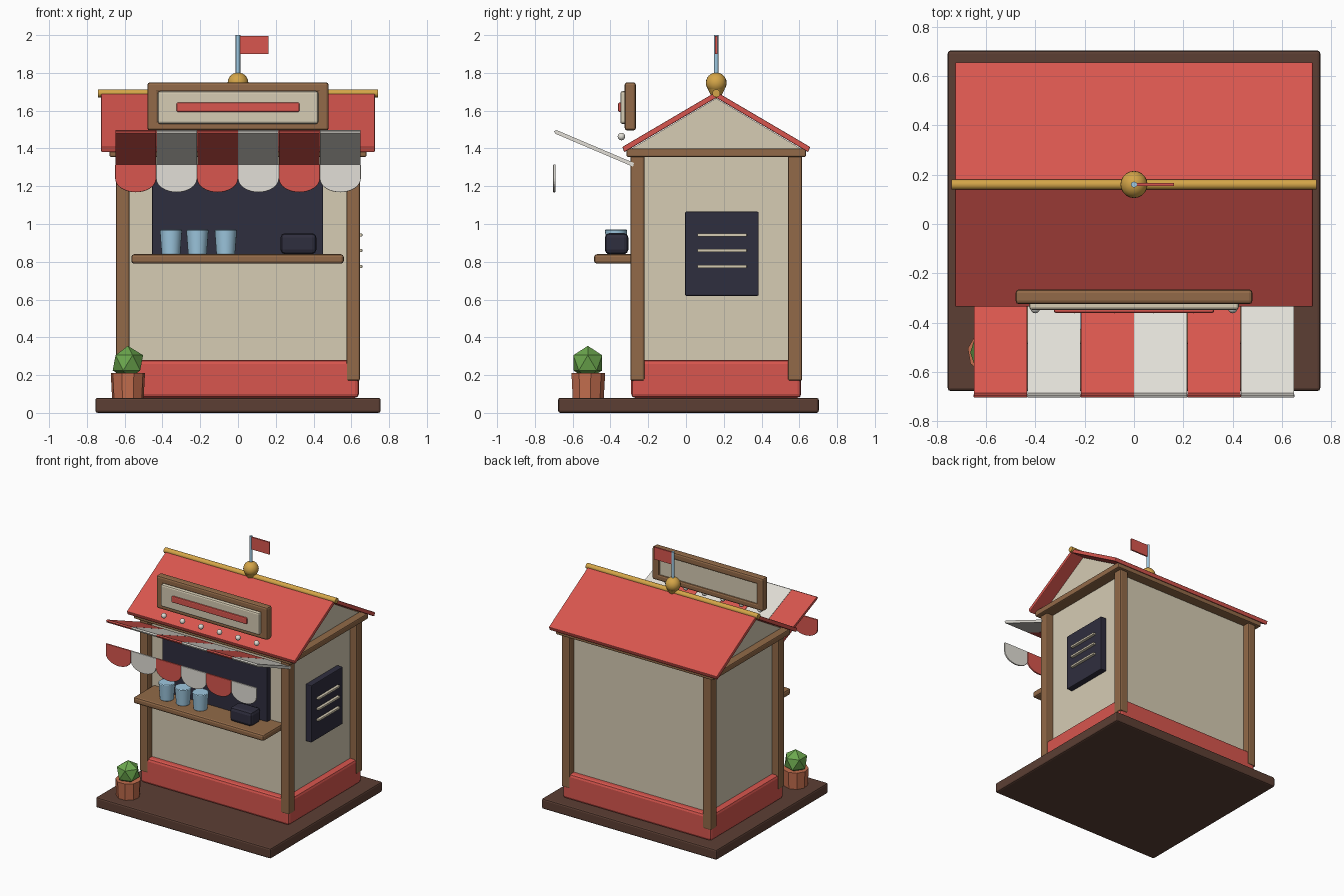
import bpy, bmesh, math
from mathutils import Matrix

if "Cube" in bpy.data.objects:
    bpy.data.objects.remove(bpy.data.objects["Cube"])

def lin(c):
    c /= 255
    return c / 12.92 if c <= 0.04045 else ((c + 0.055) / 1.055) ** 2.4

MATS = {}
for mat_name, rgb in {
    "red": (216, 86, 78), "cream": (214, 204, 180), "white": (226, 223, 215),
    "wood": (146, 106, 72), "dark_wood": (92, 63, 52), "navy": (47, 46, 62),
    "gold": (212, 165, 72), "glass_blue": (158, 200, 224),
    "terracotta": (196, 110, 78), "leaf_green": (108, 168, 78)}.items():
    m = bpy.data.materials.new(mat_name)
    m.diffuse_color = (*[lin(c) for c in rgb], 1)
    m.use_nodes = True
    m.node_tree.nodes["Principled BSDF"].inputs["Base Color"].default_value = m.diffuse_color
    MATS[mat_name] = m

def finish(name, bm, mat, bevel=0, segs=2, smooth=None):
    bmesh.ops.recalc_face_normals(bm, faces=bm.faces)
    me = bpy.data.meshes.new(name)
    bm.to_mesh(me)
    bm.free()
    me.materials.append(MATS[mat])
    ob = bpy.data.objects.new(name, me)
    bpy.context.collection.objects.link(ob)
    if smooth:
        for p in me.polygons:
            p.use_smooth = True
        me.set_sharp_from_angle(angle=math.radians(smooth))
    if bevel:
        mod = ob.modifiers.new("soft_edges", 'BEVEL')
        mod.width, mod.segments = bevel, segs
    return ob

def box(name, x, y, z, mat, bevel=0.0):
    """Box from (min, max) ranges."""
    bm = bmesh.new()
    bmesh.ops.create_cube(bm, size=1)
    for v in bm.verts:
        v.co = [r[0] if c < 0 else r[1] for r, c in zip((x, y, z), v.co)]
    return finish(name, bm, mat, bevel)

def prism(name, pts, lo, hi, axis, mat, bevel=0.0):
    """Extrude a profile along x (points are y,z) or y (points are x,z)."""
    bm = bmesh.new()
    place = (lambda p, d: (d, *p)) if axis == 'x' else (lambda p, d: (p[0], d, p[1]))
    a = [bm.verts.new(place(p, lo)) for p in pts]
    b = [bm.verts.new(place(p, hi)) for p in pts]
    bm.faces.new(a)
    bm.faces.new(b[::-1])
    for i in range(len(pts)):
        j = (i + 1) % len(pts)
        bm.faces.new((a[i], a[j], b[j], b[i]))
    return finish(name, bm, mat, bevel)

def cone(name, loc, r1, r2, h, mat, sides=24, axis='z', smooth=40, bevel=0.0):
    bm = bmesh.new()
    rot = Matrix.Rotation(math.pi / 2, 4, 'Y') if axis == 'x' else Matrix()
    bmesh.ops.create_cone(bm, cap_ends=True, segments=sides, radius1=r1, radius2=r2,
                          depth=h, matrix=Matrix.Translation(loc) @ rot)
    return finish(name, bm, mat, bevel, 2, smooth)

def ball(name, loc, r, mat, u=20, v=12):
    bm = bmesh.new()
    bmesh.ops.create_uvsphere(bm, u_segments=u, v_segments=v, radius=r,
                              matrix=Matrix.Translation(loc))
    return finish(name, bm, mat, smooth=60)

CY = 0.16  # centre of the hut in depth

# Base, plinth and walls
box("base_platform", (-0.755, 0.755), (-0.677, 0.703), (0, 0.08), "dark_wood", 0.012)
box("plinth", (-0.64, 0.64), (CY - 0.45, CY + 0.45), (0.08, 0.28), "red", 0.02)
box("walls", (-0.59, 0.59), (CY - 0.4, CY + 0.4), (0.26, 1.37), "cream", 0.01)

# Corner posts
for sx, side in ((-1, "left"), (1, "right")):
    for sy, end in ((-1, "front"), (1, "back")):
        px, py = sx * 0.61, CY + sy * 0.417
        box(f"{end}_{side}_post", (px - 0.036, px + 0.036), (py - 0.038, py + 0.038),
            (0.17, 1.37), "wood", 0.01)

# Eave beam, gable and roof
box("eave_beam", (-0.68, 0.68), (CY - 0.475, CY + 0.475), (1.355, 1.40), "wood", 0.008)
prism("gable", [(CY - 0.455, 1.395), (CY + 0.455, 1.395), (CY, 1.665)], -0.62, 0.62, 'x', "cream")
prism("roof", [(CY, 1.70), (CY - 0.497, 1.408), (CY - 0.487, 1.38), (CY, 1.668),
               (CY + 0.487, 1.38), (CY + 0.497, 1.408)], -0.725, 0.725, 'x', "red", 0.005)
cone("ridge_rod", (0, CY, 1.692), 0.021, 0.021, 1.48, "gold", 16, 'x')

# Finial, pole and flag
cone("finial_neck", (0, CY, 1.69), 0.02, 0.045, 0.05, "gold")
ball("finial_ball", (0, CY, 1.747), 0.055, "gold")
cone("flag_pole", (0, CY, 1.89), 0.012, 0.012, 0.22, "glass_blue", 12)
box("flag", (0.008, 0.162), (CY - 0.006, CY + 0.006), (1.90, 1.995), "red")

# Serving window and counter
box("serving_window", (-0.455, 0.45), (-0.283, -0.22), (0.82, 1.29), "navy", 0.004)
box("counter", (-0.565, 0.56), (-0.487, -0.22), (0.79, 0.84), "wood", 0.015)

# Tumblers and small box on the counter
for i, x in enumerate((-0.355, -0.215, -0.065)):
    cone(f"tumbler_{i + 1}", (x, -0.37, 0.904), 0.049, 0.059, 0.132, "glass_blue", bevel=0.005)
box("counter_box", (0.225, 0.415), (-0.43, -0.305), (0.84, 0.952), "navy", 0.024)

# Striped awning and scalloped valance
W = 1.30 / 6
for i in range(6):
    x0 = -0.65 + i * W
    col = "white" if i % 2 else "red"
    prism(f"awning_stripe_{i + 1}", [(-0.28, 1.303), (-0.692, 1.478), (-0.698, 1.492),
                                     (-0.685, 1.497), (-0.275, 1.323)],
          x0 + 0.001, x0 + W - 0.001, 'x', col)
    arc = [(x0 + W / 2 - W / 2 * math.cos(a), 1.24 - 0.072 * math.sin(a))
           for a in (math.pi * k / 16 for k in range(17))]
    prism(f"valance_scallop_{i + 1}", arc + [(x0 + W, 1.316), (x0, 1.316)],
          -0.703, -0.690, 'y', col, 0.003)

# Sign: frame bars, panel, red bar and bulbs
Y = (-0.325, -0.265)
box("sign_frame_top", (-0.48, 0.48), Y, (1.695, 1.75), "wood", 0.014)
box("sign_frame_bottom", (-0.48, 0.48), Y, (1.495, 1.545), "wood", 0.014)
for s, side in ((-1, "left"), (1, "right")):
    box(f"sign_frame_{side}", (s * 0.45 - 0.03, s * 0.45 + 0.03), Y, (1.497, 1.748), "wood", 0.014)
box("sign_panel", (-0.425, 0.425), (-0.348, -0.275), (1.53, 1.703), "cream", 0.012)
box("sign_bar", (-0.325, 0.325), (-0.36, -0.34), (1.593, 1.643), "red", 0.008)
for i in range(6):
    ball(f"sign_bulb_{i + 1}", (-0.4 + 0.16 * i, -0.342, 1.463), 0.02, "white", 12, 8)

# Menu board on the right side
box("menu_board", (0.57, 0.637), (-0.005, 0.385), (0.62, 1.065), "navy", 0.006)
for i, z in enumerate((0.775, 0.86, 0.942)):
    box(f"menu_line_{i + 1}", (0.63, 0.658), (0.06, 0.322), (z - 0.008, z + 0.008), "cream", 0.003)

# Potted plant, low-poly
cone("plant_pot", (-0.583, -0.52, 0.145), 0.085, 0.092, 0.13, "terracotta", 9, smooth=None)
bm = bmesh.new()
bmesh.ops.create_icosphere(bm, subdivisions=1, radius=0.09,
                           matrix=Matrix.Translation((-0.583, -0.52, 0.265)))
finish("plant_bush", bm, "leaf_green")
